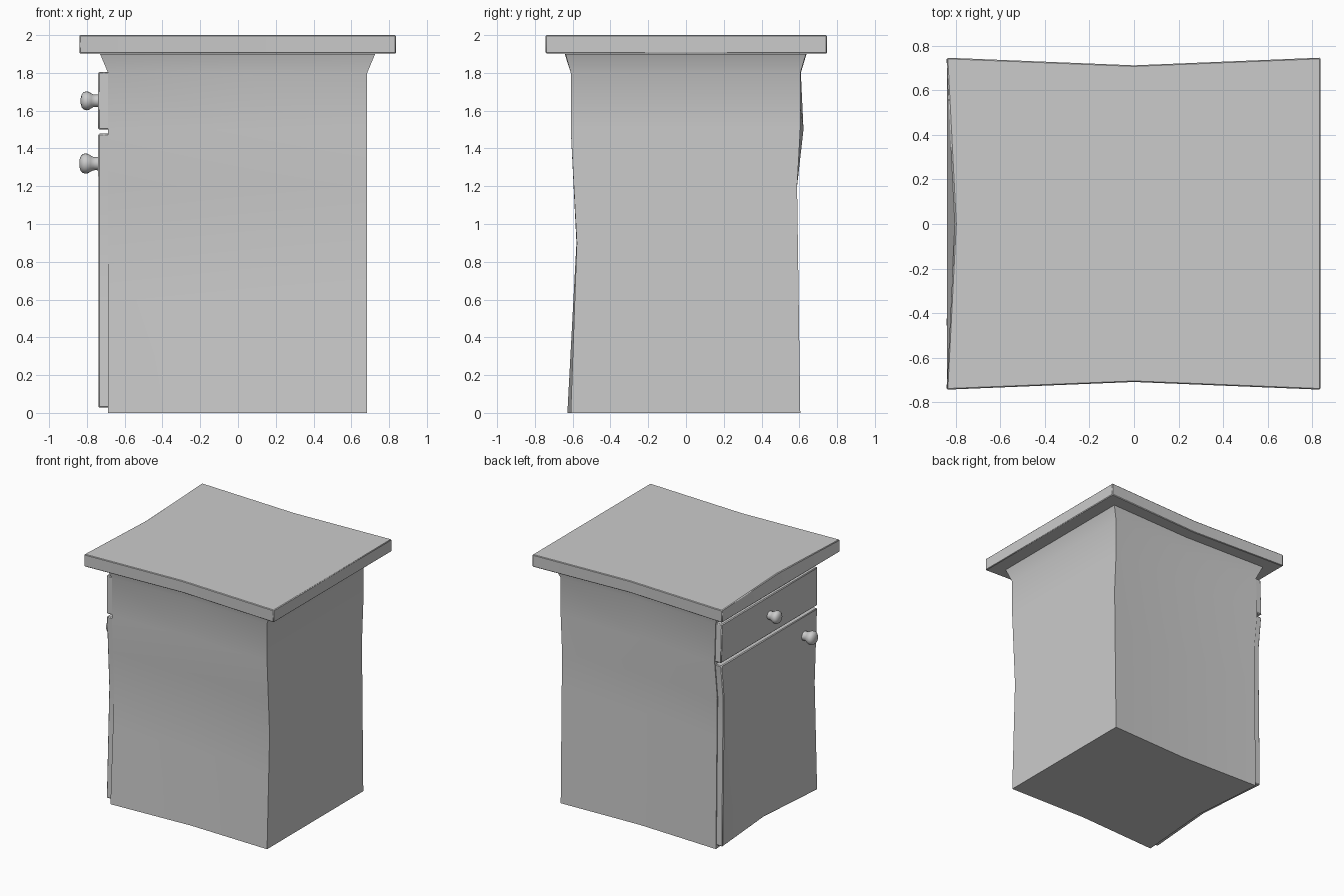
import bpy, bmesh
from math import radians, pi

old = bpy.data.objects.get("Cube")
if old:
    bpy.data.objects.remove(old, do_unlink=True)

# One plain grey for everything
grey = bpy.data.materials.new("plain grey")
grey.use_nodes = True
colour = (0.6, 0.6, 0.6, 1)
grey.diffuse_color = colour
grey.node_tree.nodes["Principled BSDF"].inputs["Base Color"].default_value = colour


def finish(name, bm, angle=30, bevel=0):
    """Turn a bmesh into a shaded grey object."""
    bmesh.ops.recalc_face_normals(bm, faces=bm.faces)
    mesh = bpy.data.meshes.new(name)
    bm.to_mesh(mesh)
    bm.free()
    obj = bpy.data.objects.new(name, mesh)
    bpy.context.collection.objects.link(obj)
    mesh.materials.append(grey)
    if bevel:
        mod = obj.modifiers.new("soft edges", 'BEVEL')
        mod.width, mod.segments, mod.limit_method = bevel, 1, 'ANGLE'
        mod.angle_limit = radians(40)
    bpy.ops.object.select_all(action='DESELECT')
    obj.select_set(True)
    bpy.context.view_layer.objects.active = obj
    bpy.ops.object.shade_smooth_by_angle(angle=radians(angle))


def loft(name, rings, **kw):
    """Skin a stack of equal rings and cap both ends."""
    bm = bmesh.new()
    loops = [[bm.verts.new(p) for p in ring] for ring in rings]
    n = len(loops[0])
    for low, high in zip(loops, loops[1:]):
        for i in range(n):
            j = (i + 1) % n
            bm.faces.new((low[i], low[j], high[j], high[i]))
    bm.faces.new(loops[0][::-1])
    bm.faces.new(loops[-1])
    finish(name, bm, **kw)


def at(z, table):
    """Interpolate a height table."""
    for (z0, a), (z1, b) in zip(table, table[1:]):
        if z <= z1:
            return a + (b - a) * (z - z0) / (z1 - z0)
    return table[-1][1]


def plan(z, x0, x1, near, far, near0, far0, side, front):
    """Plan outline pinched at mid-sides and at the drawer front."""
    return [(x1, near, z), (0, (near + near0) / 2 + side, z), (x0, near0, z),
            (x0 + front, 0, z), (x0, far0, z),
            (0, (far + far0) / 2 - side, z), (x1, far, z)]


# Waisted side profiles: near and far walls, at the plain end and drawer end
NEAR = [(0, -.61), (.9, -.578), (1.5, -.61), (1.8, -.61), (1.9, -.638)]
NEAR_END = [(0, -.628), (.9, -.58), (1.5, -.61), (1.8, -.61), (1.9, -.642)]
FAR = [(0, .605), (1.2, .588), (1.5, .605), (1.8, .605), (1.9, .635)]
FAR_END = [(0, .605), (1.2, .588), (1.5, .622), (1.8, .608), (1.9, .638)]
BOW = [(0, .05), (.9, .035), (1.5, 0), (1.9, 0)]

# Cabinet body with its flared collar
body = []
for z in (0, .3, .6, .9, 1.2, 1.5, 1.8, 1.9):
    flare = max(0, z - 1.8) * .42
    body.append(plan(z, -.688 - flare, .684 + flare, at(z, NEAR), at(z, FAR),
                     at(z, NEAR_END), at(z, FAR_END), .025, at(z, BOW)))
loft("cabinet_body", body)

# Table top, its upper front edge pinched in
loft("table_top", [plan(z, -.84, .836, -.743, .746, -.743, .746, side, front)
                   for z, side, front in ((1.902, .04, 0), (2, .034, .038))],
     bevel=.005)


# Drawer and door panels follow the body front
def panel(name, heights):
    rings = []
    for z in heights:
        inset = .006 + .016 * max(0, 1 - z / .9)
        a, b, bow = at(z, NEAR_END) + inset, at(z, FAR_END) - .008, at(z, BOW)
        rings.append([(-.74, a, z), (-.74 + bow, 0, z), (-.74, b, z),
                      (-.68, b, z), (-.68 + bow, 0, z), (-.68, a, z)])
    loft(name, rings, bevel=.006)


panel("drawer_front", (1.5, 1.806))
panel("cupboard_door", (.028, .3, .6, .9, 1.2, 1.478))


# Turned knobs pointing out of the front
def knob(name, y, z, x, size):
    profile = [(-.01, .036), (.015, .034), (.03, .035), (.042, .042),
               (.056, .05), (.07, .052), (.083, .048), (.094, .036), (.1, .015)]
    bm = bmesh.new()
    path = [bm.verts.new((x - d * size, y, z + r * size)) for d, r in profile]
    edges = [bm.edges.new(pair) for pair in zip(path, path[1:])]
    bmesh.ops.spin(bm, geom=path + edges, cent=(x, y, z), axis=(1, 0, 0),
                   angle=2 * pi, steps=20)
    bmesh.ops.remove_doubles(bm, verts=bm.verts, dist=.0005)
    bmesh.ops.holes_fill(bm, edges=bm.edges)
    finish(name, bm, angle=50)


knob("drawer_knob", 0, 1.652, -.737, .96)
knob("door_knob", -.44, 1.32, -.737, 1.03)
